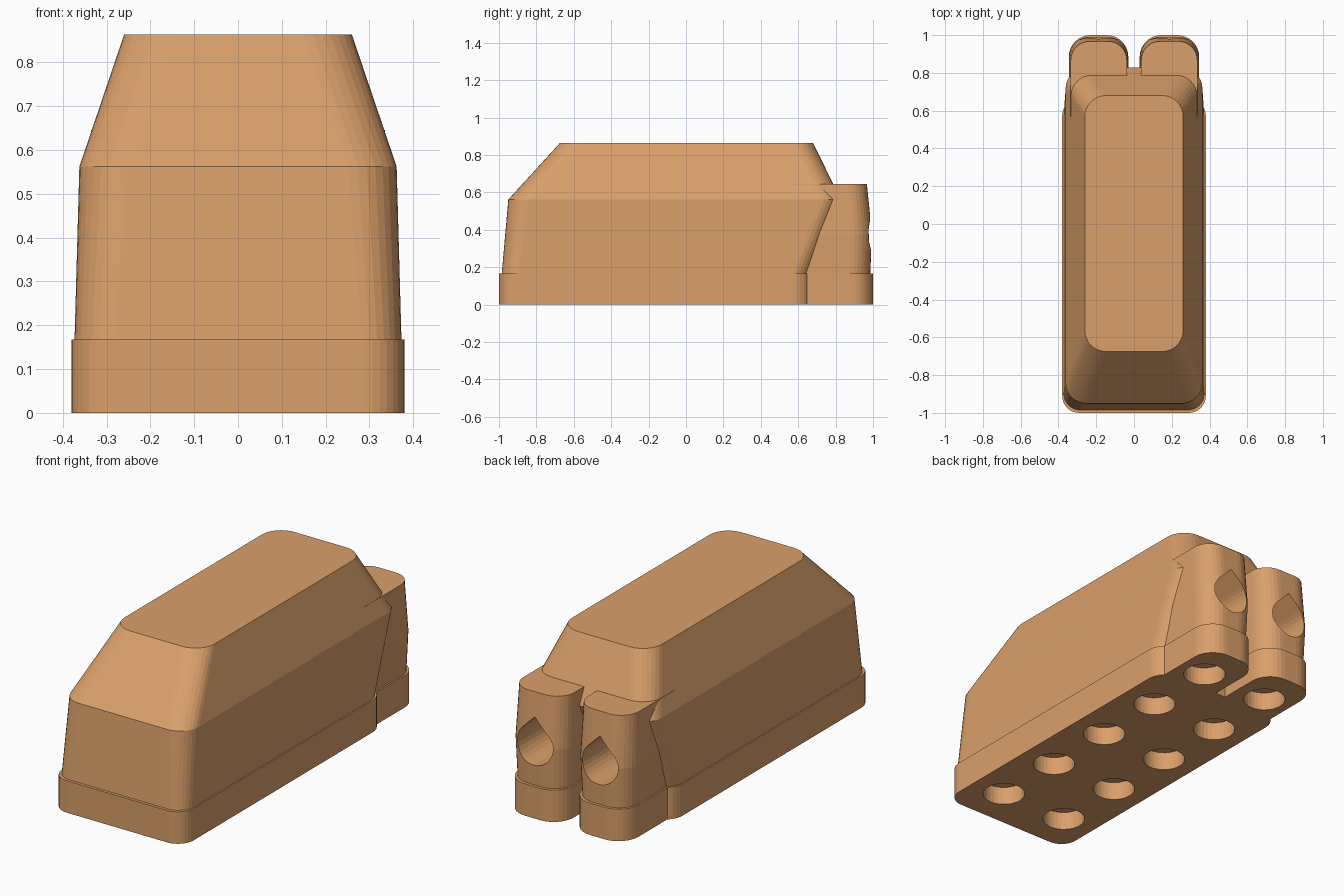
import bpy, bmesh, math

if "Cube" in bpy.data.objects:
    bpy.data.objects.remove(bpy.data.objects["Cube"])

STEPS = 8  # facets per rounded corner

wood = bpy.data.materials.new("warm tan")
wood.diffuse_color = (0.70, 0.35, 0.145, 1)
wood.use_nodes = True
wood.node_tree.nodes["Principled BSDF"].inputs["Base Color"].default_value = wood.diffuse_color


def make_object(name, bm):
    bmesh.ops.recalc_face_normals(bm, faces=bm.faces)
    mesh = bpy.data.meshes.new(name)
    bm.to_mesh(mesh)
    bm.free()
    mesh.materials.append(wood)
    obj = bpy.data.objects.new(name, mesh)
    bpy.context.collection.objects.link(obj)
    return obj


def rounded_rect(x0, x1, y0, y1, r_front, r_back):
    """Counter-clockwise outline with rounded front and back corners."""
    corners = [(x1, y1, r_back, -1, -1, 0), (x0, y1, r_back, 1, -1, 90),
               (x0, y0, r_front, 1, 1, 180), (x1, y0, r_front, -1, 1, 270)]
    pts = []
    for cx, cy, r, sx, sy, start in corners:
        for i in range(STEPS + 1):
            a = math.radians(start + 90 * i / STEPS)
            pts.append((cx + sx * r + r * math.cos(a), cy + sy * r + r * math.sin(a)))
    return pts


def add_loft(bm, rings):
    """Skin a list of equal rings of 3D points and cap both ends."""
    loops = [[bm.verts.new(p) for p in ring] for ring in rings]
    for a, b in zip(loops, loops[1:]):
        n = len(a)
        for i in range(n):
            j = (i + 1) % n
            bm.faces.new((a[i], a[j], b[j], b[i]))
    bm.faces.new(loops[0][::-1])
    bm.faces.new(loops[-1])


def block(name, sections):
    """Stack of rounded rectangles: (z, x0, x1, y0, y1, r_front, r_back)."""
    bm = bmesh.new()
    add_loft(bm, [[(x, y, s[0]) for x, y in rounded_rect(*s[1:])] for s in sections])
    return make_object(name, bm)


def combine(target, other, operation):
    mod = target.modifiers.new(operation.lower(), 'BOOLEAN')
    mod.operation = operation
    mod.solver = 'EXACT'
    mod.object = other
    bpy.context.view_layer.objects.active = target
    bpy.ops.object.modifier_apply(modifier=mod.name)
    bpy.data.objects.remove(other, do_unlink=True)


# main tapered body
body = block("block_body", [
    (0.13, -0.373, 0.373, -0.985, 0.665, 0.09, 0.10),
    (0.167, -0.373, 0.373, -0.985, 0.665, 0.09, 0.10),
    (0.562, -0.362, 0.362, -0.95, 0.828, 0.11, 0.11),
    (0.863, -0.26, 0.26, -0.675, 0.68, 0.11, 0.11)])

# straight plinth under the body
plinth = block("plinth", [
    (z, -0.38, 0.38, -1.0, 0.672, 0.09, 0.10) for z in (0, 0.167)])
combine(body, plinth, 'UNION')

# two rear posts, each with its own straight foot
for side in (-1, 1):
    def span(inner, outer):
        return sorted((side * inner, side * outer))
    foot = block("post_foot", [
        (z, *span(0.03, 0.345), 0.55, 1.0, 0.02, 0.115) for z in (0, 0.167)])
    post = block("post", [
        (0.12, *span(0.038, 0.337), 0.55, 0.985, 0.02, 0.11),
        (0.167, *span(0.038, 0.337), 0.55, 0.985, 0.02, 0.11),
        (0.375, *span(0.031, 0.344), 0.55, 0.995, 0.02, 0.115),
        (0.645, *span(0.038, 0.335), 0.55, 0.967, 0.02, 0.10)])
    combine(body, foot, 'UNION')
    combine(body, post, 'UNION')

# round sockets in the underside and teardrop sockets in the posts
bm = bmesh.new()
for x in (-0.195, 0.195):
    for row in range(-2, 3):
        ring = [(x + 0.104 * math.cos(math.tau * i / 32),
                 0.39 * row + 0.104 * math.sin(math.tau * i / 32)) for i in range(32)]
        add_loft(bm, [[(px, py, z) for px, py in ring] for z in (-0.05, 0.097)])
    r, cx, cz = 0.103, 0.188 * (1 if x > 0 else -1), 0.375
    drop = [(cx, cz + r * math.sqrt(2))]
    for i in range(25):
        a = math.radians(135 + 270 * i / 24)
        drop.append((cx + r * math.cos(a), cz + r * math.sin(a)))
    add_loft(bm, [[(px, y, pz) for px, pz in drop] for y in (1.1, 0.7)])
cutters = make_object("socket_cutters", bm)
combine(body, cutters, 'DIFFERENCE')
